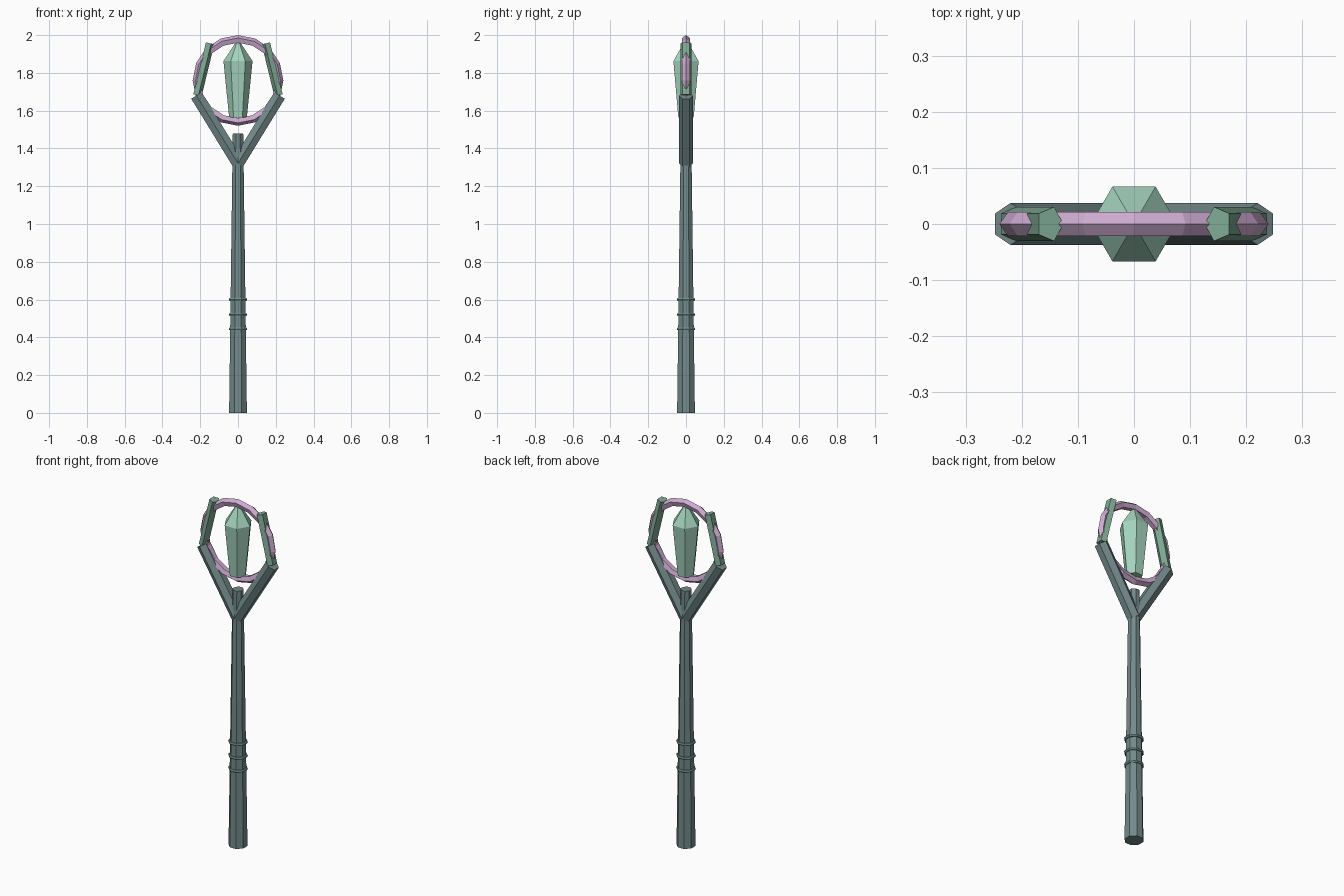
import bpy
import bmesh
from math import cos, sin, pi
from mathutils import Vector

cube = bpy.data.objects.get("Cube")
if cube:
    bpy.data.objects.remove(cube, do_unlink=True)


def srgb(*rgb):
    return tuple(((c / 255 + 0.055) / 1.055) ** 2.4 for c in rgb) + (1.0,)


def material(name, colour):
    mat = bpy.data.materials.new(name)
    mat.use_nodes = True
    mat.diffuse_color = colour
    mat.node_tree.nodes["Principled BSDF"].inputs["Base Color"].default_value = colour
    return mat


SLATE = material("slate metal", srgb(116, 138, 139))
SAGE = material("sage band", srgb(118, 156, 146))
GREEN = material("green bar", srgb(128, 170, 149))
MINT = material("mint crystal", srgb(165, 212, 191))
PINK = material("pink ring", srgb(206, 171, 209))


def finish(name, bm, mat):
    bmesh.ops.recalc_face_normals(bm, faces=bm.faces)
    mesh = bpy.data.meshes.new(name)
    bm.to_mesh(mesh)
    bm.free()
    mesh.materials.append(mat)
    obj = bpy.data.objects.new(name, mesh)
    bpy.context.collection.objects.link(obj)
    return obj


def loft(name, stations, sides, phase, mat, squash=1.0):
    """Skin polygon sections (point, radius) along a straight axis in the xz plane."""
    bm = bmesh.new()
    axis = (Vector(stations[-1][0]) - Vector(stations[0][0])).normalized()
    v = Vector((0, 1, 0))
    u = v.cross(axis)
    angles = [phase + 2 * pi * i / sides for i in range(sides)]
    rows = [[bm.verts.new(Vector(p) + u * (r * squash * cos(a)) + v * (r * sin(a)))
             for a in angles] for p, r in stations]
    for low, high in zip(rows, rows[1:]):
        for i in range(sides):
            j = (i + 1) % sides
            bm.faces.new((low[i], low[j], high[j], high[i]))
    bm.faces.new(rows[0])
    bm.faces.new(rows[-1])
    return finish(name, bm, mat)


def torus(name, major, minor, segs, sides, mat):
    """Faceted ring around z with a ridge on the outside."""
    bm = bmesh.new()
    rows = []
    for i in range(segs):
        a = 2 * pi * i / segs
        row = []
        for k in range(sides):
            b = 2 * pi * k / sides
            d = major + minor * cos(b)
            row.append(bm.verts.new((d * cos(a), d * sin(a), minor * sin(b))))
        rows.append(row)
    for i in range(segs):
        here, after = rows[i], rows[(i + 1) % segs]
        for k in range(sides):
            n = (k + 1) % sides
            bm.faces.new((here[k], after[k], after[n], here[n]))
    return finish(name, bm, mat)


# Tapered eight-sided shaft
loft("shaft", [((0, 0, 0), 0.051), ((0, 0, 1.48), 0.03)], 8, pi / 8, SLATE)

# Grip bands
for i, z in enumerate((0.445, 0.52, 0.6)):
    band = torus(f"grip_band_{i + 1}", 0.045, 0.008, 8, 6, SAGE)
    band.location.z = z
    band.rotation_euler.z = pi / 8

# Forked arms and the bars they carry
for side, s in (("left", 1), ("right", -1)):
    loft(f"{side}_arm", [((0, 0, 1.322), 0.0375), ((s * 0.22, 0, 1.68), 0.0375)],
         6, pi / 2, SLATE)
    loft(f"{side}_bar", [((s * 0.217, 0, 1.682), 0.032), ((s * 0.15, 0, 1.957), 0.032)],
         5, pi if s > 0 else 0, GREEN, squash=0.78)

# Upright ring of the head
ring = torus("head_ring", 0.2175, 0.0225, 16, 5, PINK)
ring.rotation_euler.x = pi / 2
ring.location.z = 1.76

# Floating crystal
loft("crystal", [((0, 0, 1.565), 0.047), ((0, 0, 1.862), 0.077), ((0, 0, 1.968), 0.008)],
     6, 0, MINT)
